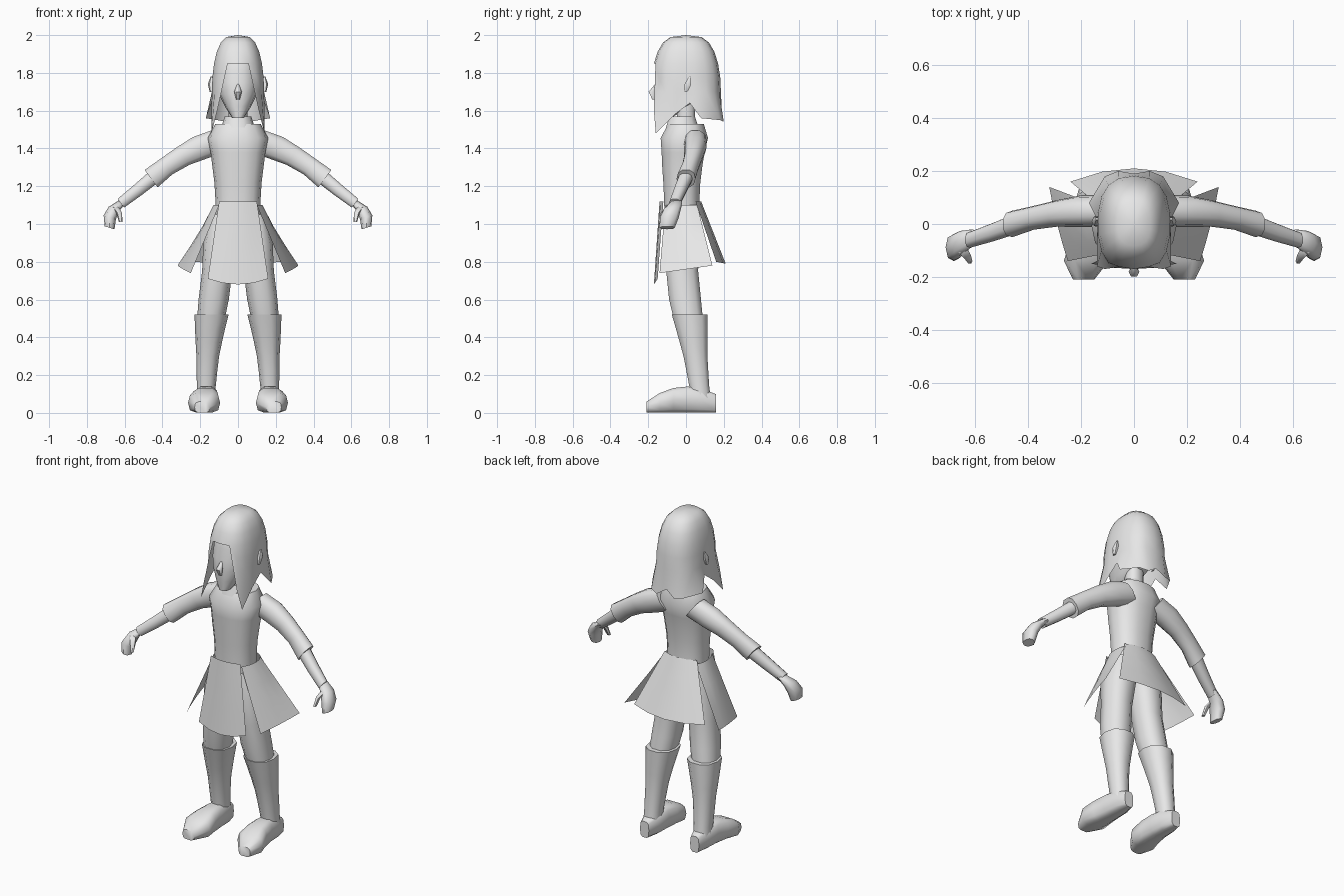
import bpy
import bmesh
import math
from mathutils import Vector

cube = bpy.data.objects.get("Cube")
if cube:
    bpy.data.objects.remove(cube, do_unlink=True)

grey = bpy.data.materials.new("plain_grey")
grey.use_nodes = True
grey.diffuse_color = (0.8, 0.8, 0.8, 1)
for node in grey.node_tree.nodes:
    if node.type == "BSDF_PRINCIPLED":
        node.inputs["Base Color"].default_value = grey.diffuse_color

SIDEWAYS, DEPTHWAYS, UPWARD = Vector((1, 0, 0)), Vector((0, 1, 0)), Vector((0, 0, 1))


def finish(name, bm, mirror):
    """Turn a bmesh into a smooth-shaded object, mirrored across x if asked."""
    bmesh.ops.remove_doubles(bm, verts=bm.verts, dist=0.001)
    bmesh.ops.recalc_face_normals(bm, faces=bm.faces)
    mesh = bpy.data.meshes.new(name)
    bm.to_mesh(mesh)
    bm.free()
    mesh.materials.append(grey)
    for face in mesh.polygons:
        face.use_smooth = True
    mesh.set_sharp_from_angle(angle=math.radians(55))
    part = bpy.data.objects.new(name, mesh)
    bpy.context.collection.objects.link(part)
    if mirror:
        part.modifiers.new("mirror", "MIRROR").merge_threshold = 0.002


def skin(bm, rows, closed):
    """Join neighbouring rows of points with quads."""
    grid = [[bm.verts.new(point) for point in row] for row in rows]
    count = len(grid[0])
    for low, high in zip(grid, grid[1:]):
        for i in range(count if closed else count - 1):
            j = (i + 1) % count
            bm.faces.new((low[i], low[j], high[j], high[i]))
    return grid


def power(value, exponent):
    return math.copysign(abs(value) ** exponent, value)


def bend(points, t):
    """Point on a curve passing through three points."""
    start, middle, end = (Vector(point) for point in points)
    return start * (1 - t) * (1 - 2 * t) + middle * 4 * t * (1 - t) + end * t * (2 * t - 1)


def loft(name, path, widths, depth=1, u=SIDEWAYS, v=DEPTHWAYS, sides=10,
         squareness=0.85, mirror=False, capped=True, grounded=False):
    """Sweep a rounded section along a bent path, with evenly spaced half widths."""
    bm = bmesh.new()
    rows = []
    for station, width in enumerate(widths):
        centre = bend(path, station / (len(widths) - 1))
        height = centre.z if grounded else width * depth
        angles = [math.tau * i / sides for i in range(sides)]
        rows.append([centre
                     + u * width * power(math.cos(angle), squareness)
                     + v * height * power(math.sin(angle), squareness)
                     for angle in angles])
    grid = skin(bm, rows, closed=True)
    if capped:
        bm.faces.new(grid[0])
        bm.faces.new(grid[-1])
    finish(name, bm, mirror)


def panel(name, top, bottom, mirror=False, columns=4, steps=3):
    """Thin cloth sheet between two curves."""
    bm = bmesh.new()
    rows = []
    for step in range(steps + 1):
        rows.append([bend(top, i / columns).lerp(bend(bottom, i / columns), step / steps)
                     for i in range(columns + 1)])
    skin(bm, rows, closed=False)
    finish(name, bm, mirror)


def across(corner, centre):
    """Symmetric edge: a corner, the centre and the opposite corner."""
    x, y, z = corner
    return corner, centre, (-x, y, z)


# Torso, neck and collar
loft("torso", [(0, -0.02, 1.05), (0, -0.02, 1.3), (0, 0, 1.53)],
     [0.12, 0.12, 0.125, 0.135, 0.145, 0.16, 0.12], depth=0.8, sides=14)
loft("neck", [(0, 0, 1.5), (0, 0, 1.57), (0, 0, 1.64)], [0.05, 0.05])
loft("collar", [(0, -0.02, 1.51), (0, -0.02, 1.54), (0, -0.02, 1.57)],
     [0.09, 0.07], capped=False)

# Skirt panels
panel("skirt_front",
      across((0.1, -0.12, 1.12), (0, -0.14, 1.12)),
      across((0.16, -0.15, 0.71), (0, -0.17, 0.68)))
panel("skirt_back",
      across((0.11, 0.05, 1.12), (0, 0.08, 1.12)),
      across((0.24, 0.16, 0.8), (0, 0.21, 0.79)))
panel("skirt_side",
      [(0.1, -0.11, 1.1), (0.13, -0.02, 1.1), (0.11, 0.06, 1.1)],
      [(0.25, -0.14, 0.74), (0.29, 0, 0.76), (0.32, 0.14, 0.78)], mirror=True)

# Arms and hands
slope = Vector((0.6, 0, 0.8))
loft("sleeve", [(0.1, 0.05, 1.44), (0.29, 0.04, 1.36), (0.46, 0, 1.24)],
     [0.06, 0.06, 0.05, 0.045, 0.05], depth=1.2, u=DEPTHWAYS, v=slope, mirror=True)
loft("forearm", [(0.42, 0.01, 1.27), (0.53, -0.03, 1.18), (0.62, -0.06, 1.11)],
     [0.04, 0.035, 0.03], u=DEPTHWAYS, v=slope, mirror=True)
loft("hand", [(0.61, -0.05, 1.12), (0.67, -0.08, 1.06), (0.68, -0.1, 0.98)],
     [0.03, 0.045, 0.05, 0.04], depth=0.5, u=DEPTHWAYS, sides=8, v=SIDEWAYS + slope / 2,
     mirror=True)
loft("thumb", [(0.65, -0.09, 1.09), (0.63, -0.12, 1.06), (0.62, -0.14, 1.01)],
     [0.02, 0.015, 0.01], sides=6, mirror=True)

# Legs, boots and feet
loft("thigh", [(0.08, -0.02, 1.05), (0.11, -0.02, 0.75), (0.15, 0.02, 0.45)],
     [0.07, 0.09, 0.08, 0.08, 0.07], depth=1.1, mirror=True)
loft("boot_shaft", [(0.14, 0.02, 0.52), (0.16, 0.05, 0.3), (0.17, 0.08, 0.06)],
     [0.09, 0.08, 0.07, 0.06, 0.055, 0.05, 0.05], depth=1.1, mirror=True)
loft("boot_foot", [(0.17, 0.16, 0.05), (0.17, -0.03, 0.07), (0.19, -0.21, 0.03)],
     [0.03, 0.055, 0.06, 0.07, 0.085, 0.04], v=UPWARD, squareness=0.6,
     mirror=True, grounded=True)

# Head, nose and ears
loft("head", [(0, -0.12, 1.56), (0, -0.01, 1.75), (0, 0, 1.94)],
     [0.03, 0.07, 0.1, 0.115, 0.115, 0.11, 0.07], depth=1.35, sides=14)
loft("nose", [(0, -0.16, 1.74), (0, -0.18, 1.7), (0, -0.17, 1.66)],
     [0.005, 0.02, 0.01], sides=6)
loft("ear", [(0.14, 0.02, 1.78), (0.14, 0.01, 1.74), (0.14, 0, 1.7)],
     [0.005, 0.02, 0.01], sides=6, mirror=True)

# Hair: a half dome whose columns run to their own tips, leaving the face open
tips = [
    None, None, (0.11, -0.17, 1.6), (0.14, -0.16, 1.48), (0.14, -0.06, 1.58),
    (0.14, 0.02, 1.64), (0.17, 0.08, 1.56), (0.11, 0.18, 1.55),
    (0.06, 0.2, 1.54), (0, 0.19, 1.58),
]
levels, fringe = 6, 4
strands = []
for column, tip in enumerate(tips):
    turn = math.pi * column / (len(tips) - 1)
    strand = []
    for level in range(levels + 1):
        fall = math.pi / 2 * level / levels
        spread = power(math.sin(fall), 0.6)
        strand.append(Vector((0.14 * spread * power(math.sin(turn), 0.8),
                              -0.185 * spread * power(math.cos(turn), 0.8),
                              1.7 + 0.3 * math.cos(fall))))
    strand.append(Vector(tip or strand[fringe]))
    if not tip:
        strand[fringe:] = [strand[fringe]] * len(strand[fringe:])
    strands.append(strand)
hair = bmesh.new()
skin(hair, strands, closed=False)
finish("hair", hair, mirror=True)
